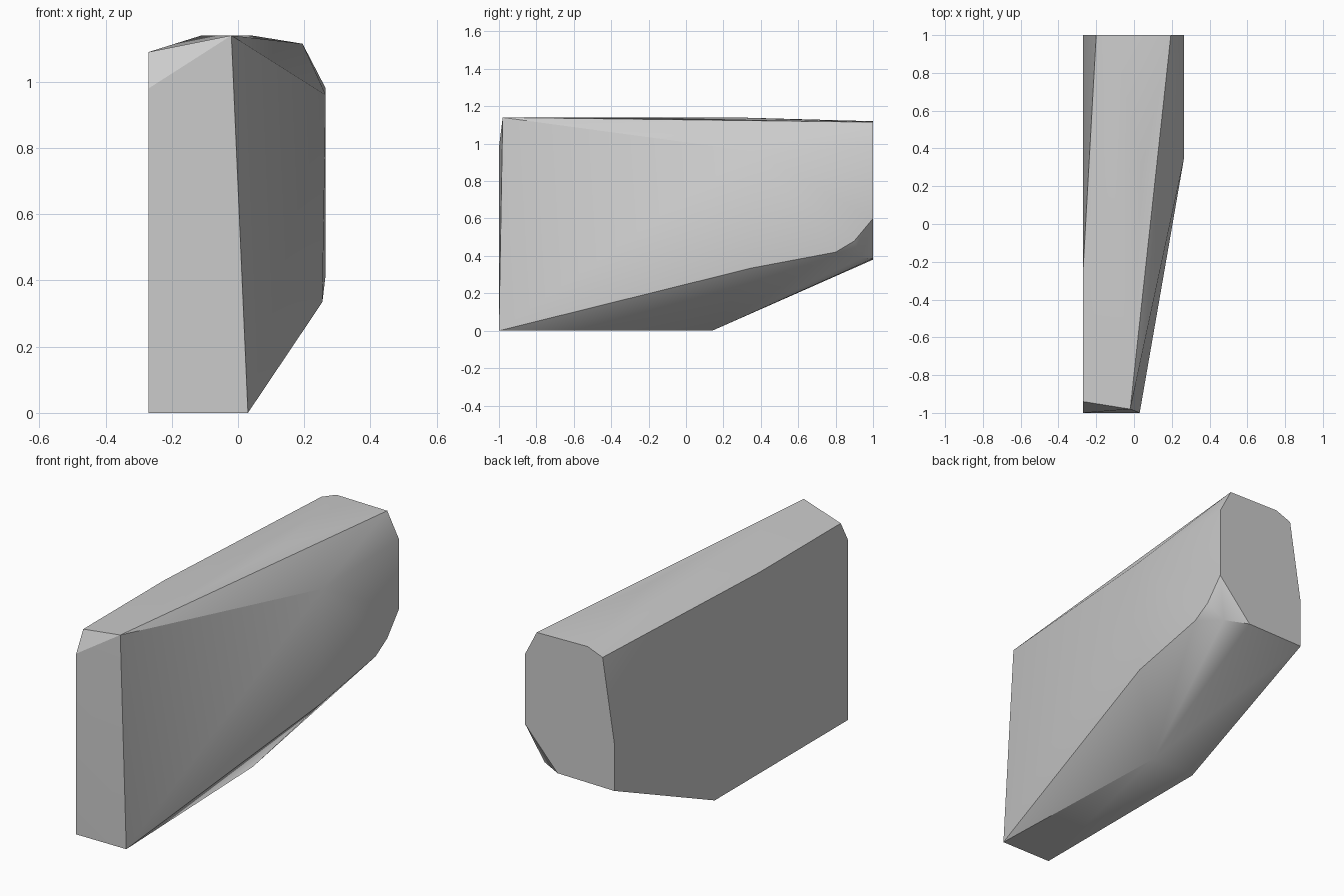
import bpy
import bmesh
import math

if "Cube" in bpy.data.objects:
    bpy.data.objects.remove(bpy.data.objects["Cube"], do_unlink=True)


def flat_material(name, colour):
    """One plain colour for viewport and render."""
    material = bpy.data.materials.new(name)
    material.use_nodes = True
    material.diffuse_color = colour
    material.node_tree.nodes["Principled BSDF"].inputs["Base Color"].default_value = colour
    return material


def chiselled_block(name, corners, material):
    """Wrap corner points in a convex skin, merging coplanar triangles."""
    bm = bmesh.new()
    for corner in corners:
        bm.verts.new(corner)
    hull = bmesh.ops.convex_hull(bm, input=bm.verts)
    unused = {v for v in hull["geom_interior"] if isinstance(v, bmesh.types.BMVert)}
    bmesh.ops.delete(bm, geom=list(unused), context="VERTS")
    bmesh.ops.dissolve_limit(bm, angle_limit=math.radians(0.5),
                             verts=bm.verts, edges=bm.edges)
    bmesh.ops.recalc_face_normals(bm, faces=bm.faces)
    mesh = bpy.data.meshes.new(name)
    bm.to_mesh(mesh)
    bm.free()
    mesh.materials.append(material)
    block = bpy.data.objects.new(name, mesh)
    bpy.context.collection.objects.link(block)
    return block


# Flat side and wide side of the stone
flat_x, wide_x = -0.27, 0.265

# Flat side outline (y, z)
flat_side = [(flat_x, y, z) for y, z in (
    (-1, 0), (-1, 0.98), (-0.94, 1.09), (-0.25, 1.09),
    (1, 0.64), (1, 0.38), (0.14, 0))]

# Wide side outline (y, z)
wide_side = [(wide_x, y, z) for y, z in (
    (0.35, 0.96), (1, 0.98), (1, 0.6), (0.9, 0.48), (0.8, 0.42))]

# Back end outline (x, z)
back_end = [(x, 1, z) for x, z in (
    (-0.2, 1.085), (-0.11, 1.12), (0.195, 1.115), (0.07, 0.385))]

# Top ridge, narrow front edge and lower chamfer
top_ridge = [(-0.02, -0.98, 1.14), (-0.11, 0.28, 1.14), (0.04, 0.28, 1.14)]
lower_edge = [(0.03, -1, 0), (-0.01, 0.14, 0), (0.255, 0.35, 0.335), (0.19, 0.94, 0.39)]

grey = flat_material("stone grey", (0.6, 0.6, 0.6, 1))
stone = chiselled_block("stone_block",
                        flat_side + wide_side + back_end + top_ridge + lower_edge,
                        grey)

# Soft facets with crisp main edges
bpy.ops.object.select_all(action="DESELECT")
stone.select_set(True)
bpy.context.view_layer.objects.active = stone
bpy.ops.object.shade_smooth_by_angle(angle=math.radians(30))
